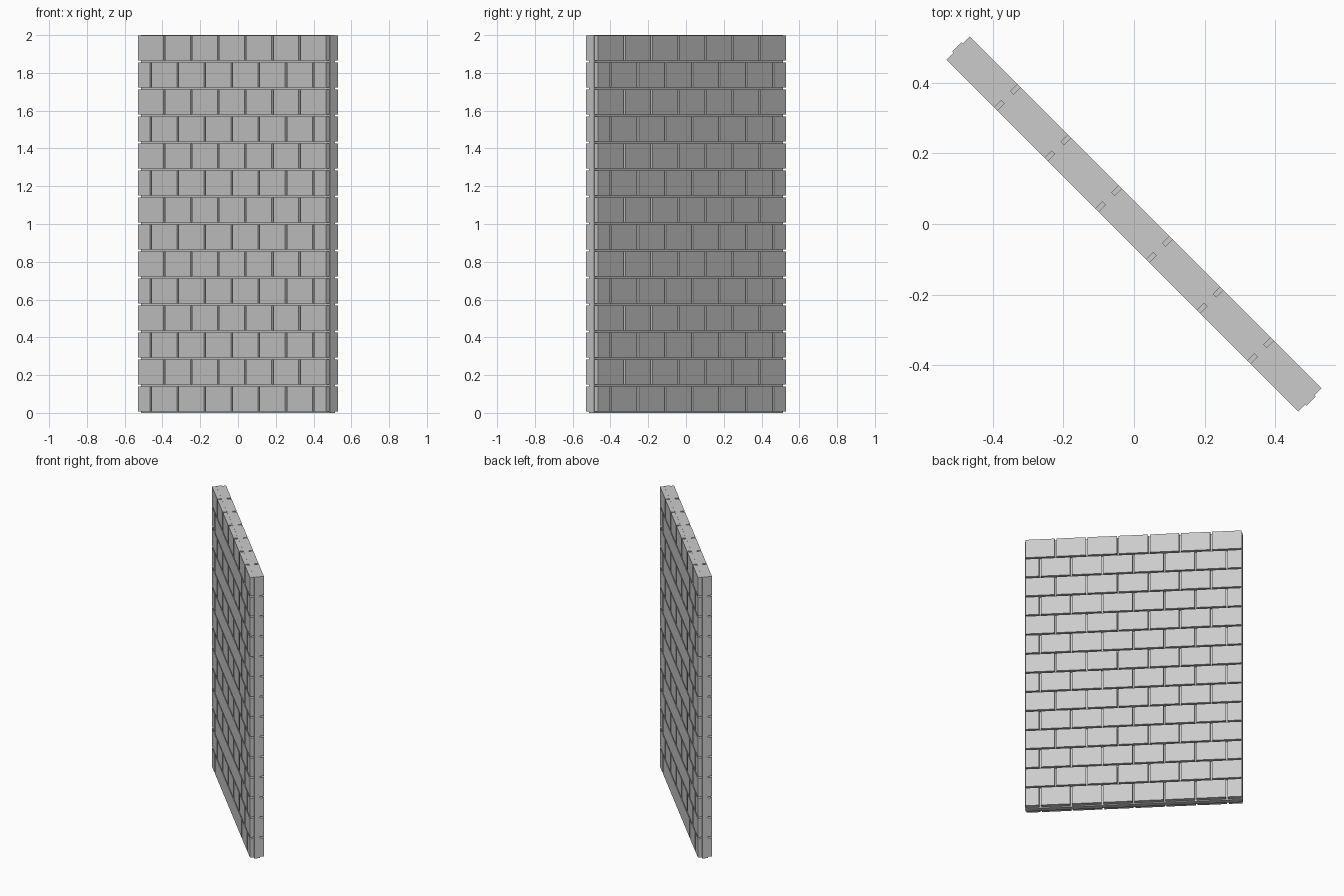
import bpy, bmesh
from math import radians
from mathutils import Matrix

if "Cube" in bpy.data.objects:
    bpy.data.objects.remove(bpy.data.objects["Cube"])

ROWS, COLS = 14, 7
LENGTH = 1.407           # brick face length along the wall
GAP = 0.012              # vertical joints
ROW_PITCH, ROW_H = 0.143, 0.133
CORE_HALF, WALL_HALF = 0.018, 0.046
PITCH = (LENGTH + GAP) / COLS
TURN = Matrix.Rotation(radians(-45), 4, 'Z')   # wall runs diagonally


def add_box(bm, x0, x1, y0, y1, z0, z1):
    m = Matrix.Translation(((x0 + x1) / 2, (y0 + y1) / 2, (z0 + z1) / 2))
    m = m @ Matrix.Diagonal((x1 - x0, y1 - y0, z1 - z0, 1))
    bmesh.ops.create_cube(bm, size=1, matrix=TURN @ m)


def finish(bm, name):
    me = bpy.data.meshes.new(name)
    bm.to_mesh(me)
    bm.free()
    bpy.context.collection.objects.link(bpy.data.objects.new(name, me))


# mortar core, slightly longer than the brick faces
bm = bmesh.new()
add_box(bm, -0.708, 0.708, -CORE_HALF, CORE_HALF, 0, 2)
finish(bm, "mortar_core")

# brick courses on both faces, half bricks at the ends of every second row
for name, side in (("front_bricks", -1), ("back_bricks", 1)):
    bm = bmesh.new()
    y0, y1 = sorted((side * CORE_HALF, side * WALL_HALF))
    for row in range(ROWS):
        top = 1.999 - row * ROW_PITCH
        shift = PITCH / 2 if row % 2 else 0
        for col in range(COLS + row % 2):
            start = -LENGTH / 2 + col * PITCH - shift
            x0 = max(start, -LENGTH / 2)
            x1 = min(start + PITCH - GAP, LENGTH / 2)
            add_box(bm, x0, x1, y0, y1, top - ROW_H, top)
    finish(bm, name)
